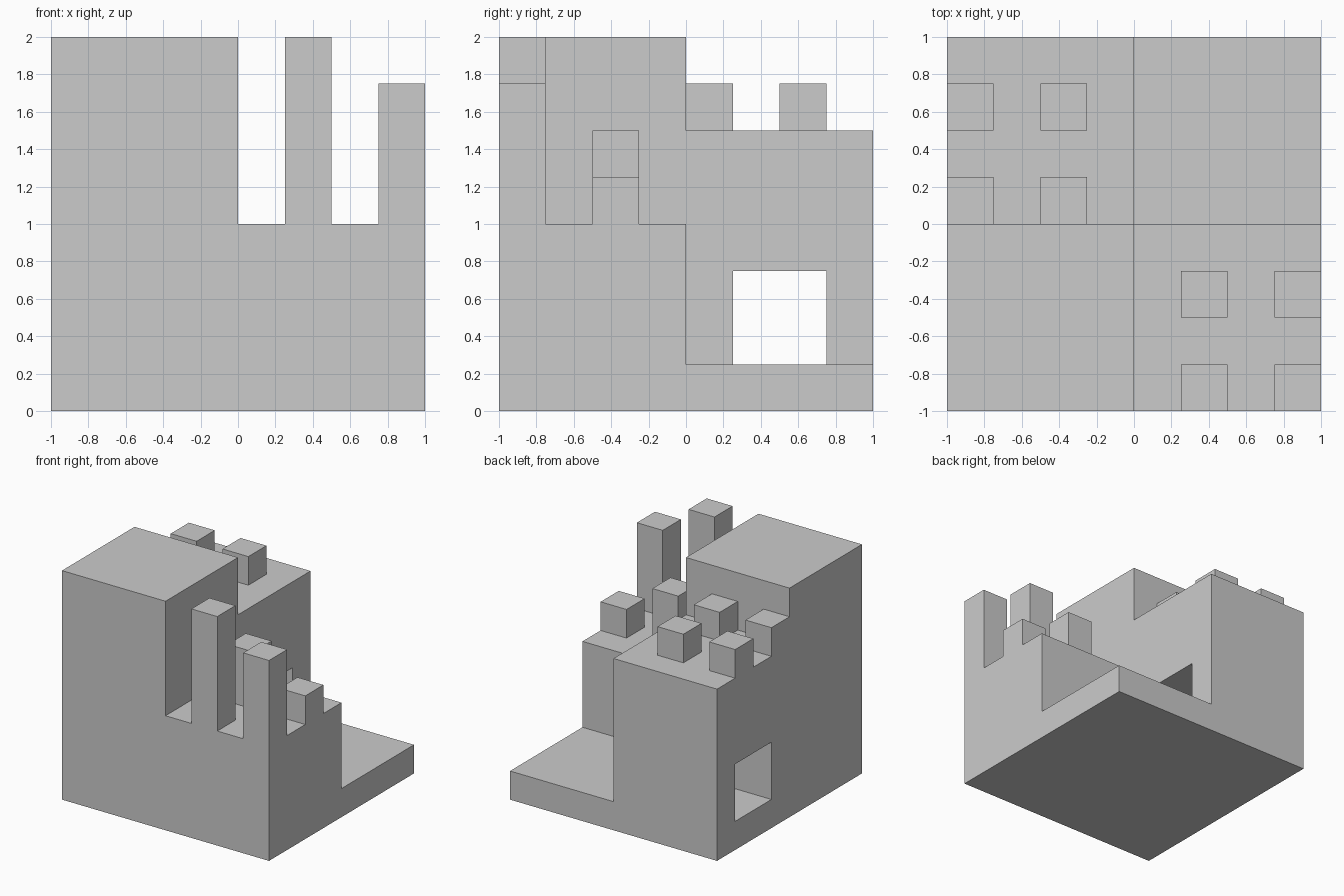
import bpy, bmesh, math

if "Cube" in bpy.data.objects:
    bpy.data.objects.remove(bpy.data.objects["Cube"])


def box(name, x, y, z):
    """Axis-aligned box from (min, max) ranges."""
    bm = bmesh.new()
    bmesh.ops.create_cube(bm, size=1)
    for v in bm.verts:
        v.co = [r[0] if c < 0 else r[1] for c, r in zip(v.co, (x, y, z))]
    mesh = bpy.data.meshes.new(name)
    bm.to_mesh(mesh)
    bm.free()
    obj = bpy.data.objects.new(name, mesh)
    bpy.context.collection.objects.link(obj)
    return obj


def combine(target, part, operation):
    """Merge or cut a part so flush faces become one clean surface."""
    mod = target.modifiers.new(part.name, 'BOOLEAN')
    mod.operation = operation
    mod.solver = 'EXACT'
    mod.object = part
    bpy.context.view_layer.objects.active = target
    bpy.ops.object.modifier_apply(modifier=mod.name)
    bpy.data.objects.remove(part)


# Base slab, whose open corner stays as the low step
body = box("stepped_block", (-1, 1), (-1, 1), (0, 0.25))

# Three quarter blocks of different heights
parts = [
    box("tall_block", (-1, 0), (-1, 0), (0, 2)),
    box("pillar_terrace", (0, 1), (-1, 0), (0, 1)),
    box("tunnel_block", (-1, 0), (0, 1), (0, 1.5)),
]

# Pillars of descending height on the front right terrace
for x, y, top in [(0.25, -1, 2), (0.75, -1, 1.75), (0.25, -0.5, 1.5), (0.75, -0.5, 1.25)]:
    parts.append(box("pillar", (x, x + 0.25), (y, y + 0.25), (0.5, top)))

# Equal studs on the tunnel block
for x in (-1, -0.5):
    for y in (0, 0.5):
        parts.append(box("stud", (x, x + 0.25), (y, y + 0.25), (1, 1.75)))

for part in parts:
    combine(body, part, 'UNION')

# Square tunnel through the back left block
combine(body, box("tunnel_cutter", (-1.5, 0.5), (0.25, 0.75), (0.25, 0.75)), 'DIFFERENCE')

# Merge leftover coplanar faces
bm = bmesh.new()
bm.from_mesh(body.data)
bmesh.ops.remove_doubles(bm, verts=bm.verts, dist=1e-4)
bmesh.ops.dissolve_limit(bm, angle_limit=math.radians(1), verts=bm.verts, edges=bm.edges)
bmesh.ops.recalc_face_normals(bm, faces=bm.faces)
bm.to_mesh(body.data)
bm.free()
